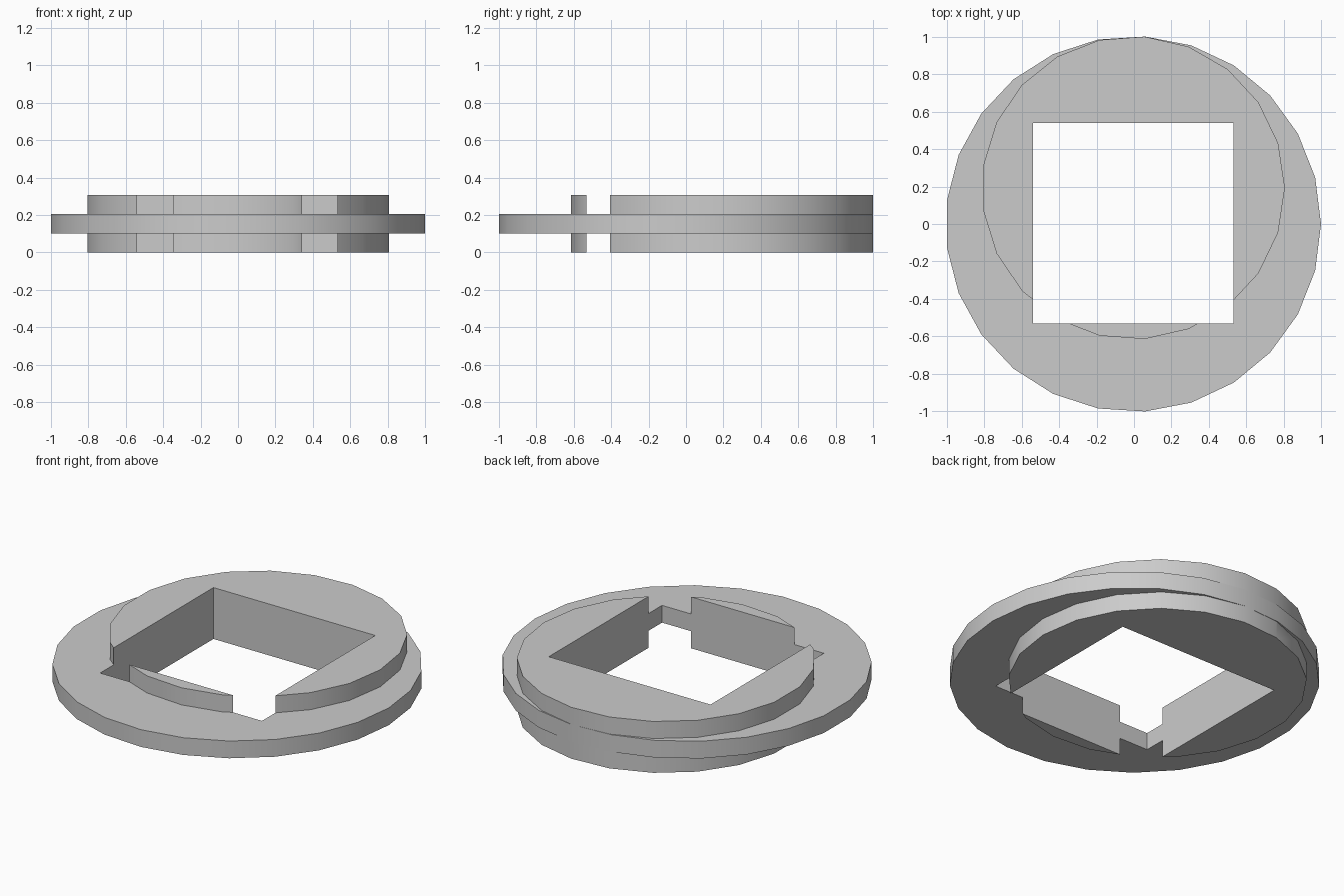
import bpy
import math

default = bpy.data.objects.get("Cube")
if default:
    bpy.data.objects.remove(default, do_unlink=True)

grey = bpy.data.materials.new("plain grey")
grey.use_nodes = True
colour = (0.6, 0.6, 0.6, 1)
grey.diffuse_color = colour
grey.node_tree.nodes["Principled BSDF"].inputs["Base Color"].default_value = colour


def prism(name, sides, radius, centre, bottom, top, turn=0):
    """Upright prism on a regular polygon whose first corner points along +x."""
    ring = [(centre[0] + radius * math.cos(turn + math.tau * i / sides),
             centre[1] + radius * math.sin(turn + math.tau * i / sides))
            for i in range(sides)]
    verts = [(x, y, z) for z in (bottom, top) for x, y in ring]
    faces = [list(reversed(range(sides))), list(range(sides, 2 * sides))]
    for i in range(sides):
        j = (i + 1) % sides
        faces.append((i, j, j + sides, i + sides))
    mesh = bpy.data.meshes.new(name)
    mesh.from_pydata(verts, [], faces)
    mesh.materials.append(grey)
    obj = bpy.data.objects.new(name, mesh)
    bpy.context.collection.objects.link(obj)
    return obj


def combine(target, tool, operation):
    """Apply a boolean and discard the tool."""
    mod = target.modifiers.new(operation.lower(), 'BOOLEAN')
    mod.operation = operation
    mod.solver = 'EXACT'
    mod.object = tool
    bpy.ops.object.select_all(action='DESELECT')
    target.select_set(True)
    bpy.context.view_layer.objects.active = target
    bpy.ops.object.modifier_apply(modifier=mod.name)
    bpy.data.objects.remove(tool, do_unlink=True)


# Wide thin flange with an off-centre collar passing through it
ring = prism("eccentric_ring", 25, 1.002, (-0.004, 0), 0.102, 0.205)
collar = prism("collar", 21, 0.809, (-0.004, 0.193), 0, 0.307)
combine(ring, collar, 'UNION')

# Square opening through everything
opening = prism("square_opening", 4, 0.535 * math.sqrt(2), (-0.004, 0.003),
                -0.2, 0.5, math.pi / 4)
combine(ring, opening, 'DIFFERENCE')

# Smooth rims with crisp edges
bpy.ops.object.shade_smooth_by_angle(angle=math.radians(30))
